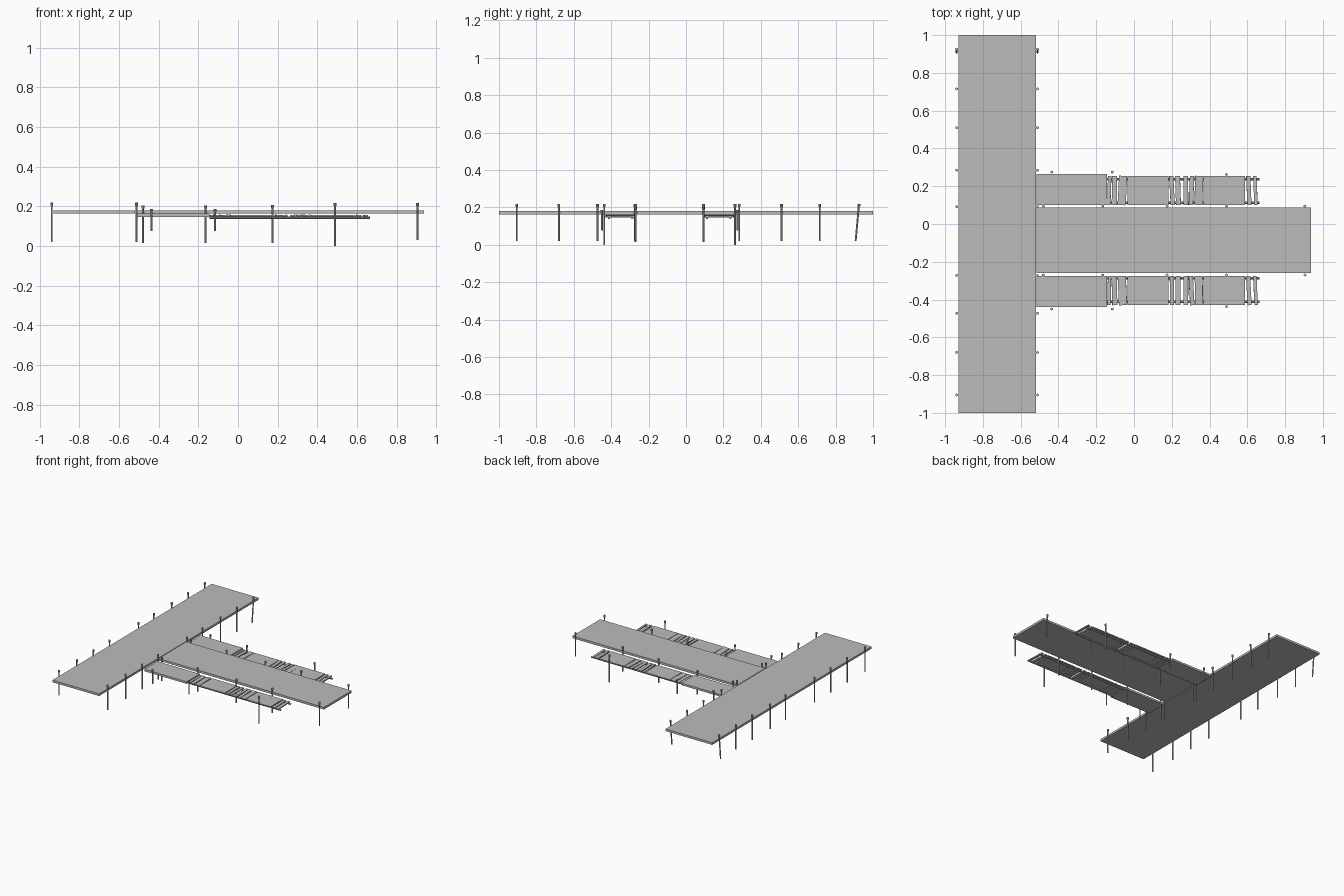
import bpy
import random
from mathutils import Vector

random.seed(4)
cube = bpy.data.objects.get("Cube")
if cube:
    bpy.data.objects.remove(cube, do_unlink=True)

grey = bpy.data.materials.new("weathered grey")
grey.use_nodes = True
colour = (0.5, 0.5, 0.5, 1)
grey.diffuse_color = colour
grey.node_tree.nodes["Principled BSDF"].inputs["Base Color"].default_value = colour


def slab(name, x0, x1, y0, y1, z0, z1, turn=0.0, roll=0.0):
    """Box between two corners, optionally turned about z and tipped about y."""
    bpy.ops.mesh.primitive_cube_add(
        size=1, location=((x0 + x1) / 2, (y0 + y1) / 2, (z0 + z1) / 2),
        rotation=(0, roll, turn))
    ob = bpy.context.object
    ob.name = name
    ob.scale = (x1 - x0, y1 - y0, z1 - z0)
    ob.data.materials.append(grey)
    return ob


def rod(name, start, end, radius, sides=8):
    """Round timber between two points."""
    a, b = Vector(start), Vector(end)
    bpy.ops.mesh.primitive_cylinder_add(
        vertices=sides, radius=radius, depth=(b - a).length, location=(a + b) / 2)
    ob = bpy.context.object
    ob.name = name
    ob.rotation_euler = (b - a).to_track_quat("Z", "Y").to_euler()
    ob.data.materials.append(grey)
    bpy.ops.object.shade_smooth_by_angle()
    return ob


def post(name, x, y, bottom, top, lean=0.0):
    """Pile with a slightly wider cap; lean shifts the foot along y."""
    head = Vector((x, y, top))
    foot = Vector((x, y - lean, bottom))
    neck = head + (foot - head).normalized() * 0.016
    rod(name, foot, neck, 0.005)
    rod(name + "_cap", neck, head, 0.0075)


# Main decks
slab("cross_deck", -0.93, -0.52, -1, 1, 0.163, 0.18)
slab("pier_deck", -0.515, 0.937, -0.26, 0.088, 0.163, 0.18)

# Piles along both long edges of the cross deck
for y in (0.925, 0.715, 0.51, 0.285, 0.092, -0.272, -0.473, -0.68, -0.905):
    lean = 0.018 if y > 0.9 else 0
    for side, x in (("right", -0.939), ("left", -0.511)):
        post(side + "_cross_pile", x, y, 0.02, 0.218, lean)

# Piles along both edges of the pier
for x, bottom, top in ((-0.48, 0.015, 0.205), (-0.165, 0.015, 0.205),
                       (0.175, 0.015, 0.208), (0.49, 0.02, 0.218),
                       (0.905, 0.03, 0.218)):
    post("back_pier_pile", x, 0.094, bottom, top)
    post("front_pier_pile", x, -0.27, bottom, top)

# Low side docks: y of the inner edge, and the outward direction
PLANKS = ((-0.140, -0.122), (-0.117, -0.090), (-0.083, -0.040),
          (0.190, 0.212), (0.220, 0.246), (0.262, 0.287),
          (0.293, 0.316), (0.322, 0.364), (0.597, 0.619), (0.634, 0.652))
PANELS = ((-0.035, 0.183), (0.368, 0.587))
for side, inner, out in (("back", 0.10, 1), ("front", -0.275, -1)):
    def across(a, b):
        return sorted((inner + out * a, inner + out * b))

    slab(side + "_dock", -0.515, -0.143, *across(0, 0.165), 0.147, 0.163)
    for x0, x1 in PANELS:
        slab(side + "_dock_panel", x0, x1, *across(0, 0.155), 0.149, 0.157)
    for x0, x1 in PLANKS:
        slab(side + "_loose_plank", x0, x1, *across(0, 0.155), 0.149, 0.157,
             random.uniform(-0.06, 0.06), random.uniform(-0.1, 0.1))

    # Bearers under the planks
    for offset in (0.012, 0.137):
        y = inner + out * offset
        rod(side + "_bearer_near", (-0.143, y, 0.143), (0.26, y, 0.143), 0.006)
        rod(side + "_bearer_far", (0.24, y, 0.143), (0.665, y, 0.143), 0.006)

    # Short posts on the dock, one tall pile at the far end
    for x in (-0.435, -0.115):
        post(side + "_short_post", x, inner + out * 0.175, 0.075, 0.187)
    post(side + "_dock_pile", 0.49, inner + out * 0.162, 0.0, 0.218)
